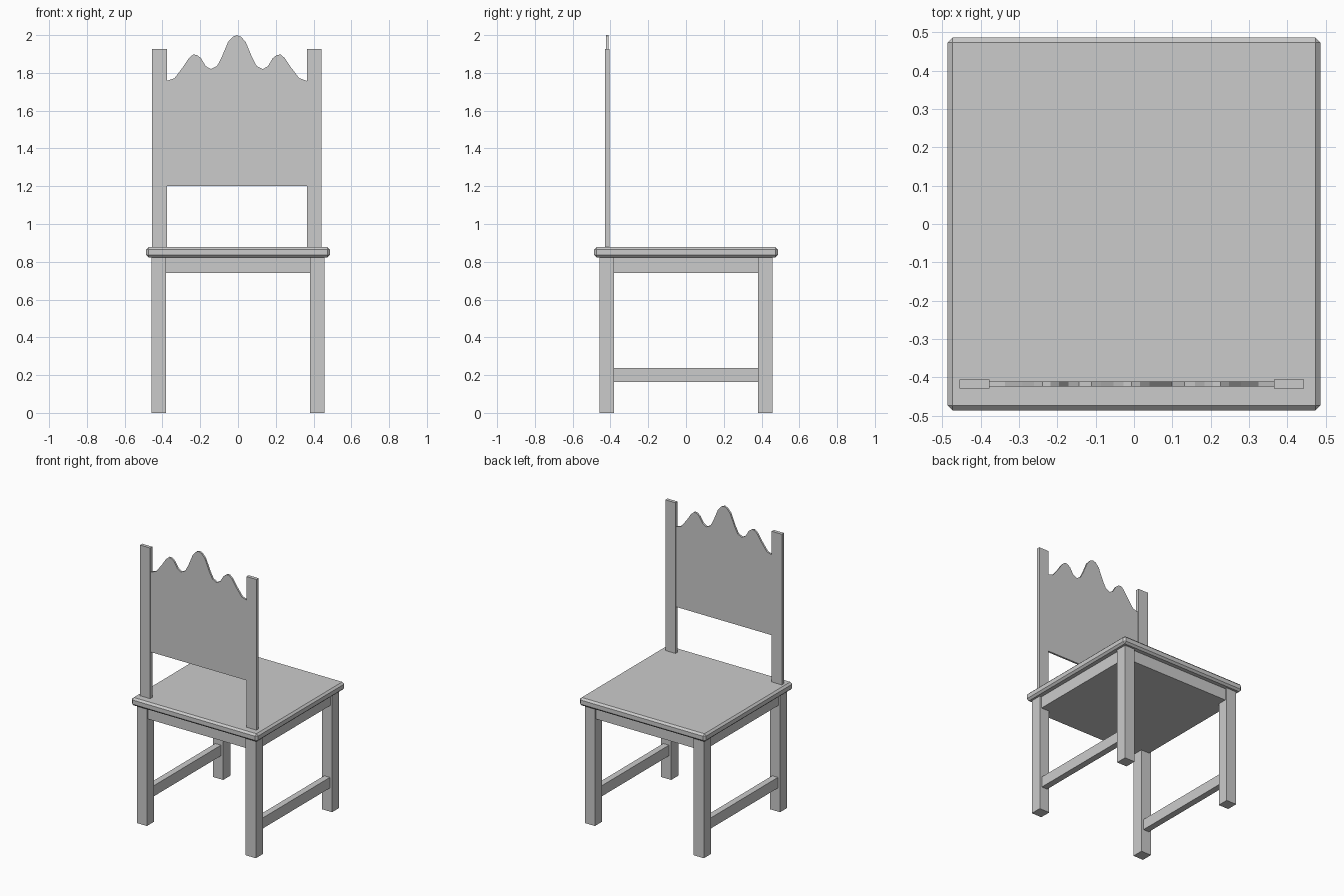
import bpy
import bmesh

cube = bpy.data.objects.get("Cube")
if cube:
    bpy.data.objects.remove(cube, do_unlink=True)

GREY = (0.6, 0.6, 0.6, 1.0)
mat = bpy.data.materials.new("plain grey")
mat.use_nodes = True
mat.diffuse_color = GREY
mat.node_tree.nodes["Principled BSDF"].inputs["Base Color"].default_value = GREY


def add_object(name, bm):
    bmesh.ops.recalc_face_normals(bm, faces=bm.faces)
    mesh = bpy.data.meshes.new(name)
    bm.to_mesh(mesh)
    bm.free()
    mesh.materials.append(mat)
    obj = bpy.data.objects.new(name, mesh)
    bpy.context.collection.objects.link(obj)
    return obj


def box(name, x, y, z, bevel=0):
    """Box from (min, max) ranges, with optional chamfered edges."""
    bm = bmesh.new()
    bmesh.ops.create_cube(bm, size=1)
    for v in bm.verts:
        v.co = [(r[0] + r[1]) / 2 + c * (r[1] - r[0]) for c, r in zip(v.co, (x, y, z))]
    if bevel:
        bmesh.ops.bevel(bm, geom=bm.edges[:], offset=bevel, segments=1, affect='EDGES')
    return add_object(name, bm)


def mirrored(inner, outer, side):
    return tuple(sorted((inner * side, outer * side)))


# Seat board and the solid apron block beneath it
box("seat", (-0.486, 0.486), (-0.486, 0.486), (0.822, 0.877), bevel=0.013)
box("apron", (-0.445, 0.445), (-0.445, 0.445), (0.74, 0.825))

# Legs and side stretchers
for sx, side in ((-1, "right"), (1, "left")):
    for sy, end in ((-1, "front"), (1, "rear")):
        box(f"{end}_{side}_leg", mirrored(0.381, 0.459, sx),
            mirrored(0.381, 0.459, sy), (0, 0.824))
    box(f"{side}_stretcher", mirrored(0.398, 0.442, sx), (-0.385, 0.385), (0.164, 0.238))

# Backrest posts
CENTRE = -0.006
for sx, side in ((-1, "right"), (1, "left")):
    x0, x1 = mirrored(0.371, 0.449, sx)
    box(f"{side}_back_post", (CENTRE + x0, CENTRE + x1), (-0.429, -0.405), (0.87, 1.927))

# Backrest panel with a scalloped top edge, half profile from the side to the middle
half = [(0.373, 1.757), (0.33, 1.772), (0.285, 1.831), (0.254, 1.878), (0.232, 1.897),
        (0.212, 1.895), (0.19, 1.878), (0.165, 1.836), (0.137, 1.82), (0.105, 1.836),
        (0.08, 1.884), (0.047, 1.963), (0.022, 1.991), (0, 2.0)]
half = [(0.373, 1.2)] + half
outline = half + [(-x, z) for x, z in reversed(half[:-1])]
bm = bmesh.new()
face = bm.faces.new([bm.verts.new((CENTRE + x, -0.423, z)) for x, z in outline])
extruded = bmesh.ops.extrude_face_region(bm, geom=[face])["geom"]
bmesh.ops.translate(bm, vec=(0, 0.013, 0),
                    verts=[g for g in extruded if isinstance(g, bmesh.types.BMVert)])
add_object("back_panel", bm)
